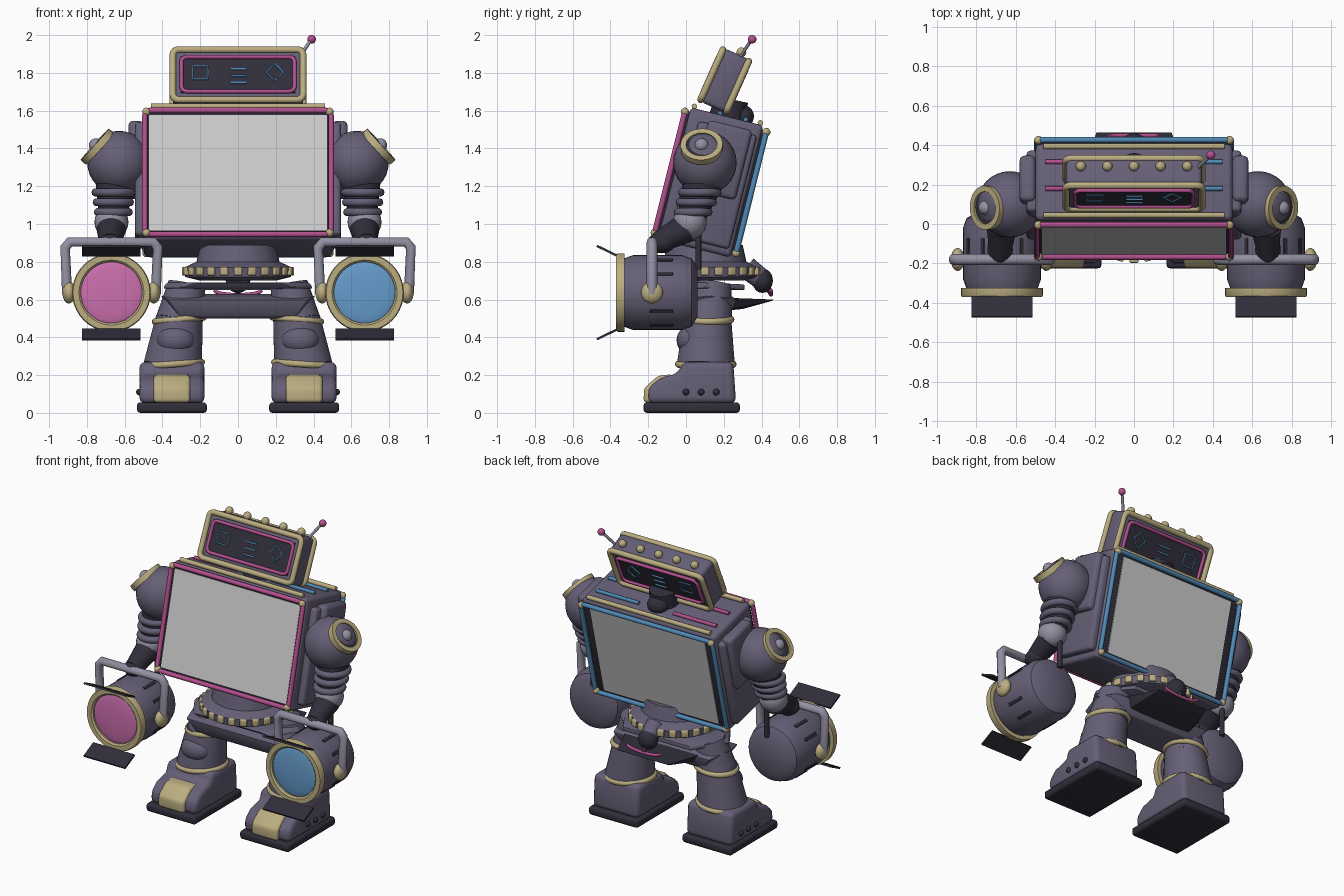
import bpy, bmesh
from math import sin, cos, pi, radians
from mathutils import Vector, Matrix

if "Cube" in bpy.data.objects:
    bpy.data.objects.remove(bpy.data.objects["Cube"])

COL = dict(body=(.13, .115, .18), dark=(.03, .027, .042), gold=(.50, .42, .22), pink=(.45, .08, .27),
           blue=(.08, .25, .47), lilac=(.29, .28, .36), lens_pink=(.60, .16, .42), lens_blue=(.13, .33, .60))
MATS = {}
for key, c in COL.items():
    MATS[key] = bpy.data.materials.new(key)
    MATS[key].diffuse_color = (*c, 1)
I = Matrix.Identity(4)


def add_mesh(name, me, mat, M=I, angle=35):
    ob = bpy.data.objects.new(name, me)
    bpy.context.collection.objects.link(ob)
    me.transform(M)
    for p in me.polygons:
        p.use_smooth = True
    me.set_sharp_from_angle(angle=radians(angle))
    if mat:
        me.materials.clear()
        me.materials.append(MATS[mat])
    return ob


def finish(name, bm, mat, M=I):
    bmesh.ops.recalc_face_normals(bm, faces=bm.faces)
    me = bpy.data.meshes.new(name)
    bm.to_mesh(me)
    bm.free()
    return add_mesh(name, me, mat, M)


def bevel(bm, w, seg=3):
    if w:
        edges = [e for e in bm.edges if e.calc_face_angle(0) > .3]
        bmesh.ops.bevel(bm, geom=edges, offset=w, segments=seg, affect='EDGES', profile=.5, clamp_overlap=True)


def box(name, loc, half, mat, M=I, bev=0):
    bm = bmesh.new()
    bmesh.ops.create_cube(bm, size=2)
    bmesh.ops.scale(bm, vec=half, verts=bm.verts)
    bevel(bm, bev)
    return finish(name, bm, mat, M @ Matrix.Translation(loc))


def ball(name, loc, scale, mat, M=I, seg=24):
    s = (scale,) * 3 if isinstance(scale, float) else scale
    bm = bmesh.new()
    bmesh.ops.create_uvsphere(bm, u_segments=seg, v_segments=seg // 2, radius=1)
    return finish(name, bm, mat, M @ Matrix.Translation(loc) @ Matrix.Diagonal((*s, 1)))


def lathe(name, prof, loc, axis, mat, closed=False, n=32):
    bm = bmesh.new()
    rings = [[bm.verts.new((r * cos(2 * pi * i / n), r * sin(2 * pi * i / n), h)) for i in range(n)] for r, h in prof]
    for a, b in zip(rings, rings[1:] + (rings[:1] if closed else [])):
        for i in range(n):
            bm.faces.new((a[i], a[(i + 1) % n], b[(i + 1) % n], b[i]))
    bmesh.ops.remove_doubles(bm, verts=bm.verts, dist=1e-5)
    R = Vector(axis).to_track_quat('Z', 'Y').to_matrix().to_4x4()
    return finish(name, bm, mat, Matrix.Translation(loc) @ R)


def rod(name, a, b, r1, r2, mat):
    d = Vector(b) - Vector(a)
    return lathe(name, [(0, 0), (r1, 0), (r2, d.length), (0, d.length)], a, d, mat)


def tube(name, pts, r, mat, M=I, cyclic=False):
    cu = bpy.data.curves.new(name, 'CURVE')
    cu.dimensions, cu.bevel_depth, cu.bevel_resolution, cu.use_fill_caps = '3D', r, 3, True
    sp = cu.splines.new('POLY')
    sp.points.add(len(pts) - 1)
    for p, q in zip(sp.points, pts):
        p.co = (*q, 1)
    sp.use_cyclic_u = cyclic
    tmp = bpy.data.objects.new(name, cu)
    me = bpy.data.meshes.new_from_object(tmp)
    bpy.data.objects.remove(tmp)
    return add_mesh(name, me, mat, M, 60)


def frame(name, hx, hz, y, r, mat, M, cr=.03):
    pts = [(sx * (hx - cr) + cr * cos(t + k * pi / 8), y, sz * (hz - cr) + cr * sin(t + k * pi / 8))
           for sx, sz, t in ((1, 1, 0), (-1, 1, pi / 2), (-1, -1, pi), (1, -1, 1.5 * pi)) for k in range(5)]
    return tube(name, pts, r, mat, M, True)


def hoop(name, loc, rx, ry, r, mat, tilt=0):
    pts = [(rx * cos(i * pi / 20), ry * sin(i * pi / 20), tilt * cos(i * pi / 20)) for i in range(40)]
    return tube(name, pts, r, mat, Matrix.Translation(loc), True)


def extrude(name, prof, x, hw, mat, bev):
    bm = bmesh.new()
    f = bm.faces.new([bm.verts.new((x - hw, y, z)) for y, z in prof])
    g = bmesh.ops.extrude_face_region(bm, geom=[f])['geom']
    bmesh.ops.translate(bm, vec=(2 * hw, 0, 0), verts=[v for v in g if isinstance(v, bmesh.types.BMVert)])
    bm.faces.ensure_lookup_table()
    bmesh.ops.recalc_face_normals(bm, faces=bm.faces)
    bevel(bm, bev)
    return finish(name, bm, mat)


def hull(name, pts, mat, bev=0):
    bm = bmesh.new()
    for x, y, z in pts:
        for s in (-1, 1):
            bm.verts.new((s * x, y, z))
    bmesh.ops.remove_doubles(bm, verts=bm.verts, dist=1e-5)
    bmesh.ops.convex_hull(bm, input=bm.verts)
    bevel(bm, bev, 2)
    return finish(name, bm, mat)


# torso: leaning case with a screen on both faces
T = Matrix.Translation((0, .13, 1.22)) @ Matrix.Rotation(radians(-14), 4, 'X')
box('torso_case', (0, 0, 0), (.5, .2, .36), 'body', T, .025)
for d, col, side in ((-1, 'pink', 'front'), (1, 'blue', 'back')):
    w = .47 if d < 0 else .43
    box(side + '_bezel', (0, d * .2, 0), (.485, .01, .335), 'dark', T, .005)
    box(side + '_screen', (0, d * .205, 0), (w, .01, .315), None, T)
    frame(side + '_screen_frame', .493, .338, d * .222, .015, col, T)
    tube(side + '_top_rail', [(-.46, d * .18, .37), (.46, d * .18, .37)], .015, 'gold', T)
    for sx in (-1, 1):
        for sz in (-1, 1):
            ball('corner_stud', (sx * .485, d * .222, sz * .33), .022, 'gold', T, 16)
for s, col in ((-1, 'pink'), (1, 'blue')):
    box('side_panel', (s * .515, .02, -.01), (.03, .16, .31), 'body', T, .02)
    box('shoulder_plate', (s * .54, .03, .13), (.04, .12, .19), 'body', T, .025)
    for y in (-.04, .1):
        tube('roof_bar', [(s * .13, y, .368), (s * .45, y, .368)], .012, col, T)

# neck and tilted head sign
rod('neck', (0, .21, 1.52), (0, .24, 1.66), .1, .09, 'dark')
ball('neck_cap', (0, .3, 1.57), (.07, .06, .06), 'dark')
H = Matrix.Translation((0, .205, 1.76)) @ Matrix.Rotation(radians(-24), 4, 'X')
box('head_case', (0, 0, 0), (.345, .075, .155), 'body', H, .025)
for d in (-1, 1):
    frame('head_rim', .345, .145, d * .075, .018, 'gold', H)
    box('head_display', (0, d * .073, 0), (.305, .008, .105), 'dark', H)
    frame('head_display_frame', .3, .1, d * .083, .011, 'pink', H)
    # abstract light marks: square loop, stacked bars, diamond
    y = d * .083
    tube('light_square', [(-.24, y, -.03), (-.24, y, .045), (-.16, y, .045), (-.16, y, -.03)], .006, 'blue', H, True)
    for z in (-.05, -.01, .03):
        tube('light_bar', [(-.04, y, z), (.045, y, z)], .006, 'blue', H)
    tube('light_diamond', [(.195, y, .06), (.24, y, .01), (.195, y, -.04), (.15, y, .01)], .006, 'blue', H, True)
for i in range(5):
    ball('head_bulb', (-.27 + i * .135, .02, .172), .026, 'gold', H, 16)
rod('antenna', (.33, .29, 1.89), (.39, .35, 1.98), .009, .009, 'lilac')
ball('antenna_tip', (.39, .35, 1.978), .023, 'pink')

# waist turntable with studs
lathe('waist', [(0, 0), (.2, 0), (.28, .02), (.285, .07), (.22, .1), (.2, .19), (0, .19)], (0, .1, .70), (0, 0, 1), 'body')
for i in range(24):
    R = Matrix.Translation((0, .1, .75)) @ Matrix.Rotation(i * pi / 12, 4, 'Z')
    box('waist_stud', (.283, 0, 0), (.014, .022, .022), 'gold', R, .006)

# hips, skirt and tail
hull('hip_plate', [(.22, -.1, .69), (.3, -.06, .66), (.38, .1, .69), (.4, .1, .66), (.25, .31, .68), (.25, .31, .65)], 'body', .008)
hull('hip_block', [(.37, -.03, .6), (.41, .12, .62), (.36, .27, .6), (.31, .0, .51), (.29, .23, .51), (.2, .02, .5), (.2, .22, .63)], 'body', .008)
hull('rear_skirt', [(.3, .2, .61), (.19, .465, .6), (.19, .455, .593), (.24, .2, .54), (0, .3, .55)], 'dark')
rod('tail_stem', (0, .32, .77), (0, .41, .7), .06, .055, 'body')
ball('tail_end', (0, .405, .7), (.065, .055, .065), 'dark')
tube('tail_bow', [(.125 * cos(t * pi / 8), .45, .65 - .025 * sin(t * pi / 8)) for t in range(9)], .01, 'pink')
rod('tail_link', (0, .42, .69), (0, .45, .63), .02, .012, 'dark')

for s in (-1, 1):
    # legs
    rod('thigh', (s * .27, .14, .68), (s * .31, .12, .49), .1, .125, 'body')
    rod('shin', (s * .31, .115, .5), (s * .345, .105, .25), .125, .155, 'body')
    hoop('knee_ring', (s * .31, .12, .495), .128, .118, .018, 'gold', -s * .012)
    hoop('ankle_ring', (s * .345, .105, .258), .152, .145, .018, 'gold', -s * .01)
    ball('knee_pad', (s * .33, .02, .385), (.1, .07, .075), 'body')
    # boots
    box('boot_sole', (s * .35, .03, .028), (.185, .255, .028), 'dark', I, .018)
    extrude('boot', [(-.2, .05), (-.2, .13), (-.14, .185), (-.04, .21), (-.02, .27), (.25, .27), (.265, .05)],
            s * .35, .172, 'body', .04)
    extrude('toe_cap', [(-.225, .055), (-.222, .13), (-.15, .196), (-.07, .205), (-.07, .055)], s * .35, .097, 'gold', .018)
    for y in (0, .08, .16):
        ball('boot_rivet', (s * .522, y, .11), .018, 'dark', I, 12)
    # arms
    X = s * .63
    ball('shoulder', (X, .1, 1.325), .168, 'body', I, 32)
    ax = Vector((s * .74, -.03, .67)).normalized()
    c = Vector((s * .745, .083, 1.41))
    lathe('shoulder_socket', [(0, -.1), (.085, -.1), (.095, .005), (0, .005)], c, ax, 'dark')
    lathe('shoulder_ring', [(.082, -.02), (.112, -.02), (.112, .018), (.082, .018)], c, ax, 'gold', True)
    ball('shoulder_bolt', c + ax * .01, .037, 'lilac')
    rod('upper_arm', (s * .65, .09, 1.22), (s * .665, .02, 1.01), .105, .07, 'dark')
    for t in (.25, .5, .75):
        hoop('arm_band', (s * .66, .09 - .07 * t, 1.22 - .21 * t), .1 - .025 * t, .1 - .025 * t, .022, 'body')
    ball('elbow', (s * .67, .02, 1.01), .09, 'lilac')
    rod('forearm', (s * .67, .0, .98), (s * .68, -.15, .9), .08, .055, 'dark')
    ball('hand', (s * .68, -.13, .9), (.065, .075, .055), 'dark')
    rod('arm_cable', (s * .65, .065, .76), (s * .65, .065, .96), .016, .016, 'dark')
    # lamps
    L = s * .67
    F = (0, 1, 0)
    lathe('lamp_body', [(0, .03), (.18, .03), (.198, .08), (.198, .34), (.18, .39), (.13, .42), (0, .42)],
          (L, -.36, .637), F, 'body', n=40)
    lathe('lamp_rim', [(.162, 0), (.172, -.01), (.203, -.01), (.208, 0), (.208, .035), (.162, .035)],
          (L, -.36, .637), F, 'gold', True, 40)
    ball('lamp_lens', (L, -.345, .637), (.168, .02, .168), 'lens_pink' if s < 0 else 'lens_blue', I, 32)
    for a in range(12):
        if a % 3:
            R = Matrix.Translation((L, -.13, .637)) @ Matrix.Rotation(a * pi / 6, 4, 'Y')
            box('lamp_vent', (.197, 0, 0), (.006, .06, .01), 'dark', R, .003)
    for d in (-1, 1):
        R = Matrix.Translation((L, -.42, .637 + d * .222)) @ Matrix.Rotation(-d * radians(26), 4, 'X')
        box('lamp_flap', (0, 0, 0), (.155, .058, .006), 'dark', R)
        ball('lamp_pivot', (L + d * .225, -.18, .637), (.035, .058, .058), 'gold')
    # carrying handle
    top, low = .905, .63
    tube('lamp_handle', [(L - .235, -.18, low), (L - .245, -.18, top - .03), (L - .22, -.18, top),
                         (L + .22, -.18, top), (L + .245, -.18, top - .03), (L + .235, -.18, low)], .028, 'lilac')

for m in bpy.data.materials:
    if m.users and not m.is_grease_pencil:
        m.use_nodes = True
        m.node_tree.nodes["Principled BSDF"].inputs["Base Color"].default_value = m.diffuse_color
